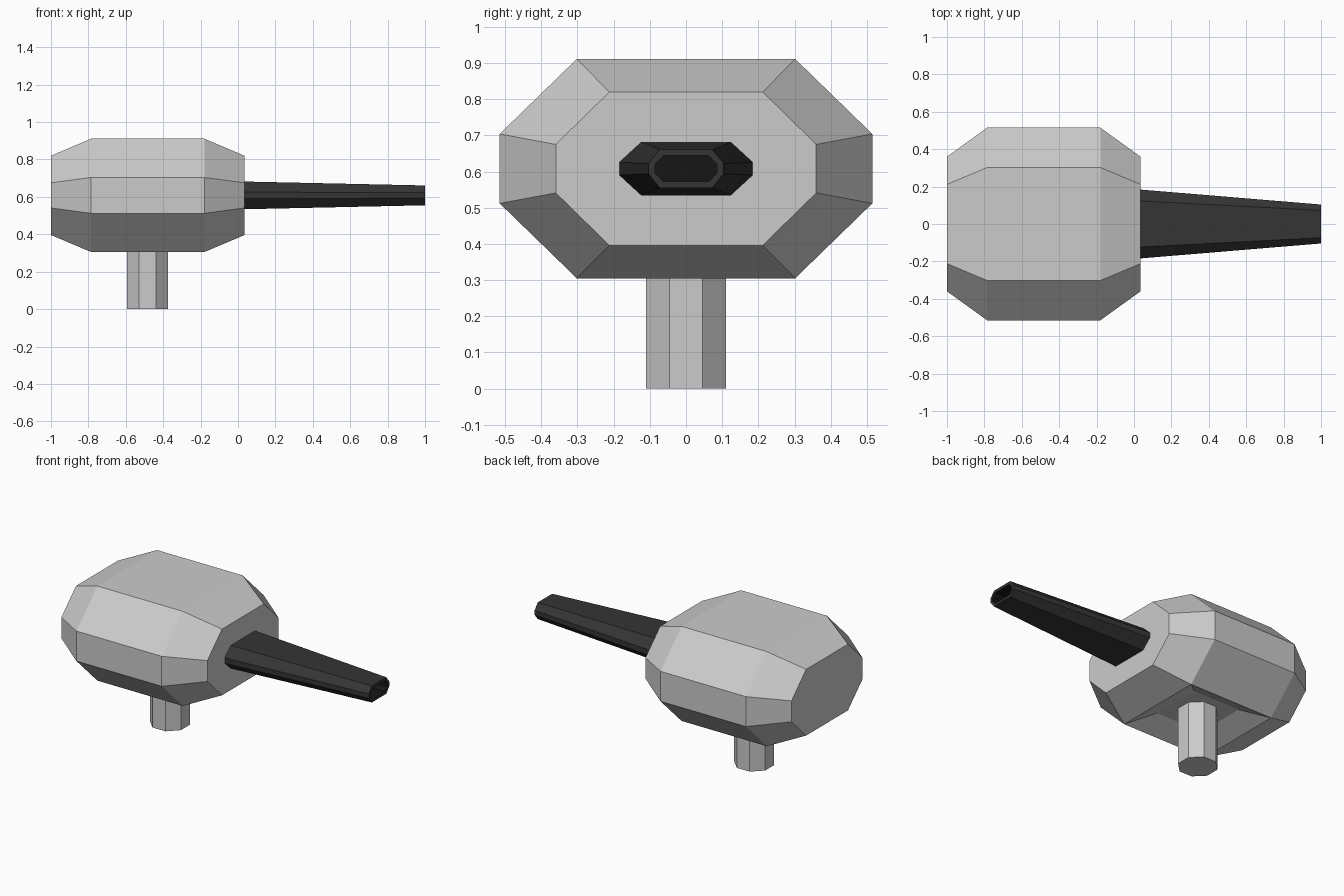
import bpy, bmesh, math

if "Cube" in bpy.data.objects:
    bpy.data.objects.remove(bpy.data.objects["Cube"])

CZ = 0.608  # height of the body and barrel axis


def octagon(bm, x, hy, hz, cy, cz):
    """Eight-sided ring across x: half sizes hy/hz, corner positions cy/cz."""
    pts = [(hy, cz), (cy, hz), (-cy, hz), (-hy, cz),
           (-hy, -cz), (-cy, -hz), (cy, -hz), (hy, -cz)]
    return [bm.verts.new((x, y, CZ + z)) for y, z in pts]


def loft(name, sections, materials=(), slots=None):
    """Join octagon rings in order, cap both ends, optional slot per band."""
    bm = bmesh.new()
    rings = [octagon(bm, *s) for s in sections]
    for k, (a, b) in enumerate(zip(rings, rings[1:])):
        for i in range(8):
            j = (i + 1) % 8
            f = bm.faces.new((a[i], a[j], b[j], b[i]))
            f.material_index = slots[k] if slots else 0
    bm.faces.new(rings[0])
    bm.faces.new(rings[-1]).material_index = slots[-1] if slots else 0
    bmesh.ops.recalc_face_normals(bm, faces=bm.faces)
    mesh = bpy.data.meshes.new(name)
    for m in materials:
        mesh.materials.append(m)
    ob = bpy.data.objects.new(name, mesh)
    bpy.context.collection.objects.link(ob)
    return bm, ob


def material(name, v):
    m = bpy.data.materials.new(name)
    m.diffuse_color = (v, v, v, 1)
    m.use_nodes = True
    m.node_tree.nodes["Principled BSDF"].inputs["Base Color"].default_value = m.diffuse_color
    return m


# Body: full-size middle with tapered ends
big = (0.515, 0.303, 0.302, 0.096)
small = (0.36, 0.212, 0.212, 0.067)
bm, body = loft("body", [(-1.0, *small), (-0.785, *big),
                         (-0.18, *big), (0.035, *small)])
# Shallow sloped recess under the body where the post enters
bm.normal_update()
under = [f for f in bm.faces if f.normal.z < -0.99]
bmesh.ops.inset_region(bm, faces=under, thickness=0.19, depth=-0.065)
bm.to_mesh(body.data)
bm.free()

# Barrel: tapered octagon with a hollow muzzle
dark = material("barrel_dark", 0.035)
black = material("bore_black", 0.008)
bm, barrel = loft("barrel", [(0.035, 0.184, 0.074, 0.123, 0.018),
                             (1.0, 0.104, 0.053, 0.073, 0.014),
                             (1.0, 0.085, 0.036, 0.062, 0.013),
                             (0.88, 0.085, 0.036, 0.062, 0.013)],
                  (dark, black), (0, 0, 1, 1))
bm.to_mesh(barrel.data)
bm.free()

# Support post
bpy.ops.mesh.primitive_cylinder_add(vertices=8, radius=0.11 / math.cos(math.pi / 8),
                                    depth=0.37, location=(-0.483, 0, 0.185),
                                    rotation=(0, 0, math.pi / 8))
bpy.context.object.name = "post"
